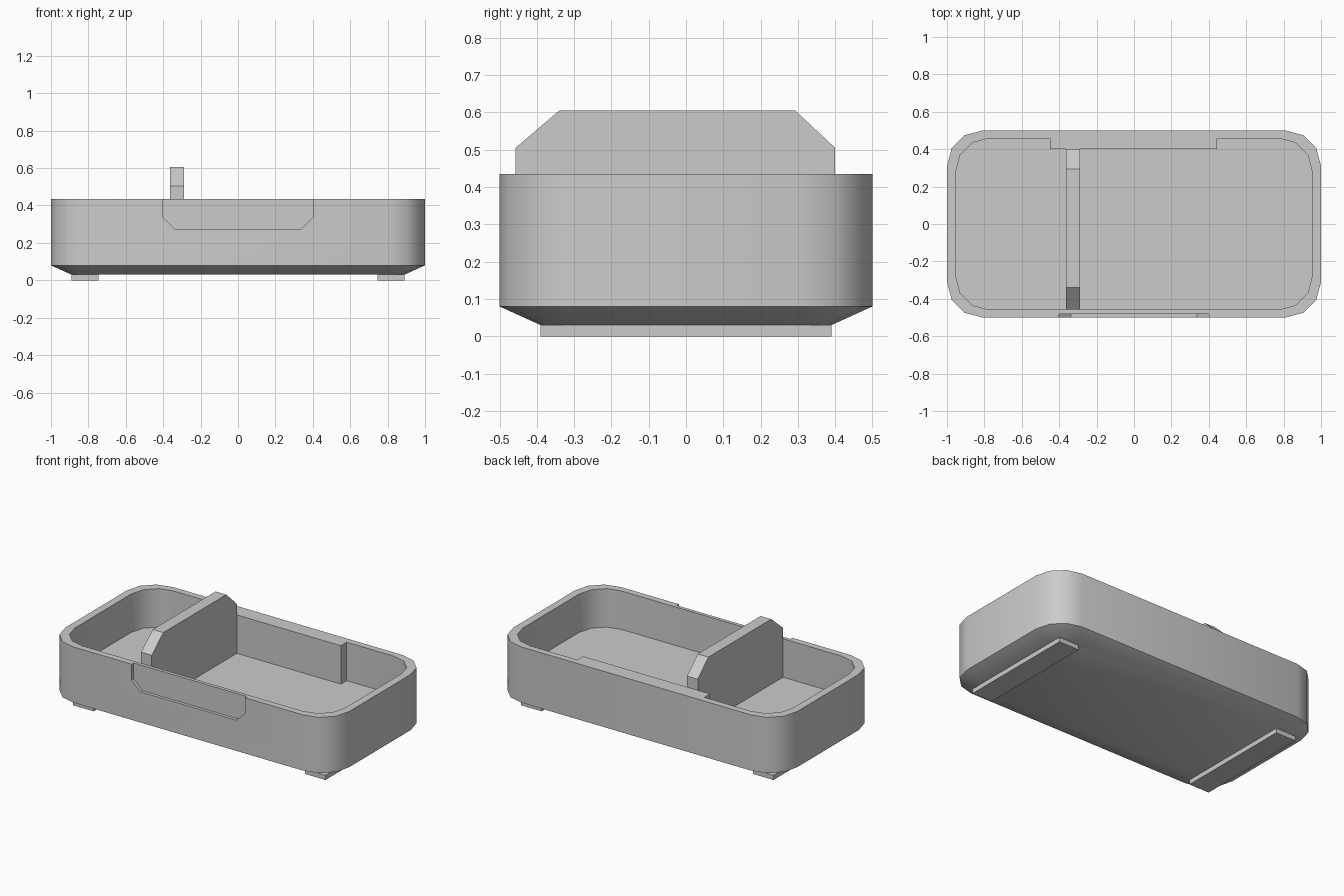
import bpy, bmesh
from math import sin, cos, pi

if "Cube" in bpy.data.objects:
    bpy.data.objects.remove(bpy.data.objects["Cube"])


def rounded_rect(hx, hy, r, steps=3):
    """Counter-clockwise outline starting on the right side, near the back corner."""
    pts = []
    for k, (sx, sy) in enumerate([(1, 1), (-1, 1), (-1, -1), (1, -1)]):
        for i in range(steps + 1):
            a = (k + i / steps) * pi / 2
            pts.append((sx * (hx - r) + r * cos(a), sy * (hy - r) + r * sin(a)))
    return pts


def loft(name, rings):
    """Closed solid through rings of equal point count."""
    bm = bmesh.new()
    loops = [[bm.verts.new(p) for p in ring] for ring in rings]
    n = len(loops[0])
    for lo, hi in zip(loops, loops[1:]):
        for i in range(n):
            j = (i + 1) % n
            bm.faces.new((lo[i], lo[j], hi[j], hi[i]))
    bm.faces.new(loops[0][::-1])
    bm.faces.new(loops[-1])
    bmesh.ops.recalc_face_normals(bm, faces=bm.faces)
    mesh = bpy.data.meshes.new(name)
    bm.to_mesh(mesh)
    bm.free()
    obj = bpy.data.objects.new(name, mesh)
    bpy.context.collection.objects.link(obj)
    return obj


def at_z(pts, z):
    return [(x, y, z) for x, y in pts]


def activate(obj):
    bpy.ops.object.select_all(action='DESELECT')
    obj.select_set(True)
    bpy.context.view_layer.objects.active = obj


def cut(obj, cutter):
    activate(obj)
    mod = obj.modifiers.new("cut", 'BOOLEAN')
    mod.operation = 'DIFFERENCE'
    mod.solver = 'EXACT'
    mod.object = cutter
    bpy.ops.object.modifier_apply(modifier=mod.name)
    bpy.data.objects.remove(cutter)


RIM, FLOOR = 0.435, 0.19

# Tray shell with a sloped underside
outer = rounded_rect(1.0, 0.5, 0.19)
tray = loft("tray", [at_z(rounded_rect(0.89, 0.39, 0.08), 0.03),
                     at_z(outer, 0.08), at_z(outer, RIM)])

# Cavity, leaving a thicker stretch in the middle of the back wall
inner = rounded_rect(0.952, 0.458, 0.175)
inner[4:4] = [(0.445, 0.458), (0.445, 0.40), (-0.45, 0.40), (-0.45, 0.458)]
cut(tray, loft("cavity_cutter", [at_z(inner, FLOOR), at_z(inner, 0.7)]))

# Shallow label recess on the front
recess = [(-0.4, 0.6), (-0.4, 0.335), (-0.338, 0.275),
          (0.338, 0.275), (0.4, 0.335), (0.4, 0.6)]
cut(tray, loft("recess_cutter", [[(x, y, z) for x, z in recess] for y in (-0.6, -0.48)]))

activate(tray)
bpy.ops.object.shade_smooth_by_angle(angle=0.61)

# Divider plate with clipped top corners
plate = [(-0.457, FLOOR), (0.40, FLOOR), (0.40, 0.505),
         (0.293, 0.605), (-0.34, 0.605), (-0.457, 0.505)]
loft("divider", [[(x, y, z) for y, z in plate] for x in (-0.363, -0.288)])

# Flat strip feet
for side, s in (("left", -1), ("right", 1)):
    strip = [(s * 0.745, -0.39), (s * 0.89, -0.39), (s * 0.89, 0.39), (s * 0.745, 0.39)]
    loft("foot_" + side, [at_z(strip, 0.0), at_z(strip, 0.03)])
